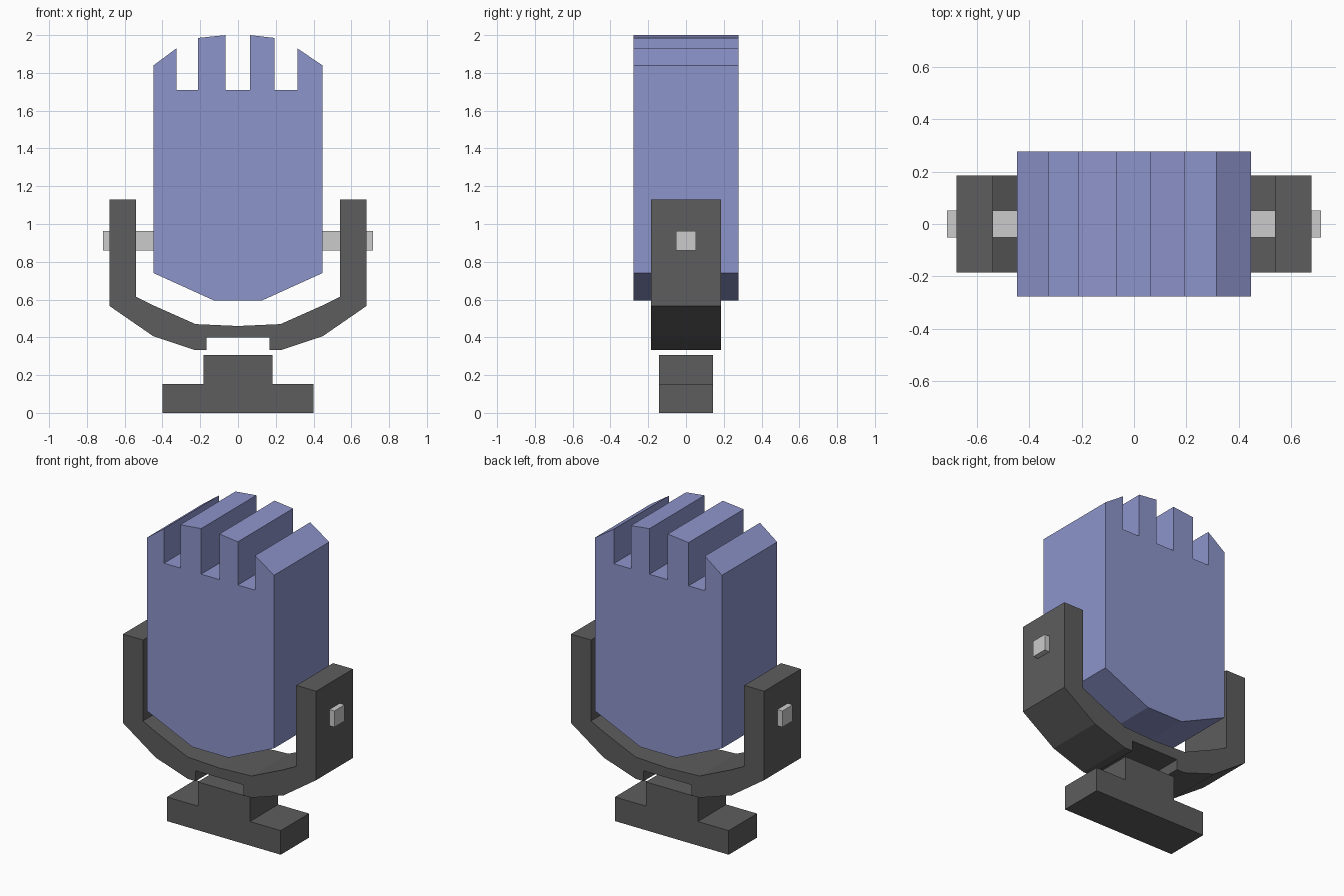
import bpy, bmesh

if "Cube" in bpy.data.objects:
    bpy.data.objects.remove(bpy.data.objects["Cube"])


def material(name, color):
    m = bpy.data.materials.new(name)
    m.diffuse_color = (*color, 1)
    m.use_nodes = True
    m.node_tree.nodes["Principled BSDF"].inputs["Base Color"].default_value = m.diffuse_color
    return m


blue = material("blue", (0.27, 0.30, 0.60))
dark = material("dark_grey", (0.11, 0.11, 0.11))


def extrude_profile(name, points, half_depth, mat=None):
    """Closed x-z outline extruded along y, centred on y = 0."""
    bm = bmesh.new()
    face = bm.faces.new([bm.verts.new((x, -half_depth, z)) for x, z in points])
    new = bmesh.ops.extrude_face_region(bm, geom=[face])["geom"]
    verts = [g for g in new if isinstance(g, bmesh.types.BMVert)]
    bmesh.ops.translate(bm, verts=verts, vec=(0, 2 * half_depth, 0))
    bmesh.ops.recalc_face_normals(bm, faces=bm.faces)
    mesh = bpy.data.meshes.new(name)
    bm.to_mesh(mesh)
    bm.free()
    if mat:
        mesh.materials.append(mat)
    obj = bpy.data.objects.new(name, mesh)
    bpy.context.collection.objects.link(obj)
    return obj


def mirrored(half):
    """Complete a right-hand outline with its mirror image."""
    return half + [(-x, z) for x, z in reversed(half) if x > 0]


# Slab body with tapered bottom and three slots cut into the arched top
body = [(-0.127, 0.595), (0.127, 0.595), (0.447, 0.74), (0.447, 1.84),
        (0.314, 1.93), (0.314, 1.71), (0.193, 1.71), (0.193, 1.985),
        (0.063, 2.0), (0.063, 1.71), (-0.065, 1.71), (-0.065, 2.0),
        (-0.212, 1.985), (-0.212, 1.71), (-0.326, 1.71), (-0.326, 1.93),
        (-0.447, 1.84), (-0.447, 0.74)]
extrude_profile("body", body, 0.277, blue)

# U-shaped yoke with a shallow notch underneath
yoke = [(0, 0.46), (0.225, 0.47), (0.45, 0.57), (0.539, 0.615), (0.539, 1.13),
        (0.679, 1.13), (0.679, 0.565), (0.45, 0.407), (0.225, 0.332),
        (0.168, 0.332), (0.168, 0.398)]
extrude_profile("yoke", mirrored(yoke), 0.185, dark)

# Stepped base
base = [(0.4, 0), (0.4, 0.153), (0.183, 0.153), (0.183, 0.307)]
extrude_profile("base", mirrored(base), 0.142, dark)

# Square pivot pins through the yoke arms
for side, name in ((-1, "pivot_pin_left"), (1, "pivot_pin_right")):
    a, b = side * 0.44, side * 0.714
    extrude_profile(name, [(a, 0.86), (b, 0.86), (b, 0.963), (a, 0.963)], 0.052)
